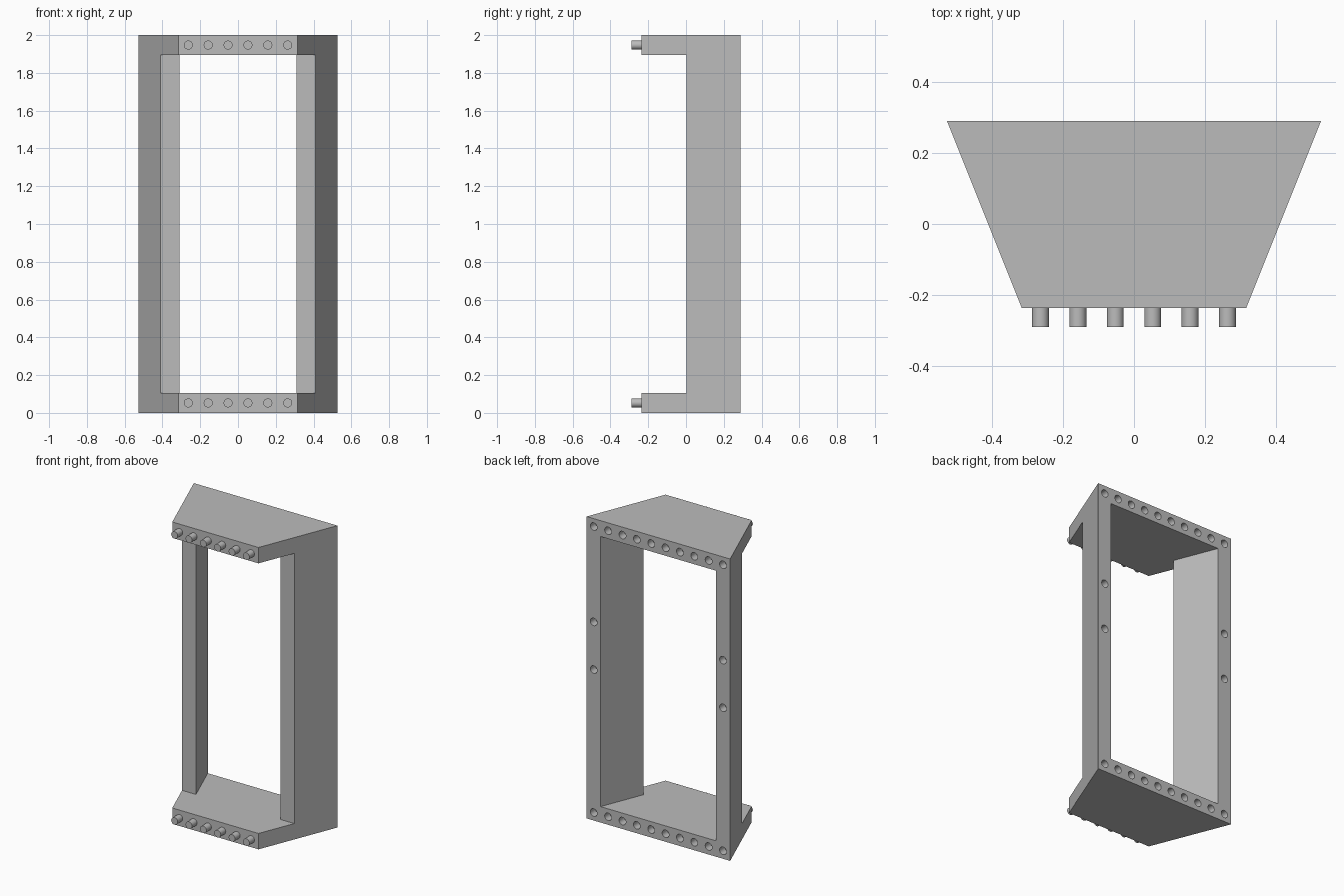
import bpy, bmesh, math
from mathutils import Matrix, Vector

cube = bpy.data.objects.get("Cube")
if cube:
    bpy.data.objects.remove(cube, do_unlink=True)

U = 2 / 19                    # grid unit: the frame is 19 units tall
BACK, FRONT = 2.75 * U, -2.25 * U
SLOPE = 0.4                   # outward flare of the sides
WALL_Y = 0.002                # front face of the side walls
WALL_W = 0.102                # width of the side walls

grey = bpy.data.materials.new("matte grey")
grey.use_nodes = True
colour = (0.5, 0.5, 0.5, 1)
grey.diffuse_color = colour
bsdf = next(n for n in grey.node_tree.nodes if n.type == 'BSDF_PRINCIPLED')
bsdf.inputs["Base Color"].default_value = colour


def half_width(y):
    return 5 * U - SLOPE * (BACK - y)


def make_object(name, bm):
    bmesh.ops.recalc_face_normals(bm, faces=bm.faces)
    mesh = bpy.data.meshes.new(name)
    bm.to_mesh(mesh)
    bm.free()
    mesh.materials.append(grey)
    obj = bpy.data.objects.new(name, mesh)
    bpy.context.collection.objects.link(obj)
    return obj


def prism(name, right_half, z0, z1):
    """Extrude a profile, mirrored across x, from z0 to z1."""
    profile = right_half + [(-x, y) for x, y in reversed(right_half)]
    bm = bmesh.new()
    face = bm.faces.new([bm.verts.new((x, y, z0)) for x, y in profile])
    top = bmesh.ops.extrude_face_region(bm, geom=[face])["geom"]
    bmesh.ops.translate(bm, vec=(0, 0, z1 - z0),
                        verts=[v for v in top if isinstance(v, bmesh.types.BMVert)])
    return make_object(name, bm)


def cylinders(name, spots, y0, y1, radius):
    """Round pins lying along y at each (x, z) spot."""
    bm = bmesh.new()
    turn = Matrix.Rotation(math.pi / 2, 4, 'X')
    for x, z in spots:
        place = Matrix.Translation(Vector((x, (y0 + y1) / 2, z)))
        bmesh.ops.create_cone(bm, cap_ends=True, segments=32, radius1=radius,
                              radius2=radius, depth=y1 - y0, matrix=place @ turn)
    return make_object(name, bm)


def activate(obj):
    bpy.ops.object.select_all(action='DESELECT')
    obj.select_set(True)
    bpy.context.view_layer.objects.active = obj


def cut(obj, cutter):
    cutter.hide_render = True
    mod = obj.modifiers.new("cut", 'BOOLEAN')
    mod.operation = 'DIFFERENCE'
    mod.solver = 'EXACT'
    mod.object = cutter
    activate(obj)
    bpy.ops.object.modifier_apply(modifier=mod.name)
    bpy.data.objects.remove(cutter, do_unlink=True)


# Flared solid that the frame is cut from
frame = prism("frame", [(half_width(FRONT), FRONT), (half_width(BACK), BACK)], 0, 2)

# Opening between the end plates: full width in front, parallel to the sides behind
far = BACK + 0.1
cut(frame, prism("opening_cutter",
                 [(0.8, FRONT - 0.1), (0.8, WALL_Y),
                  (half_width(WALL_Y) - WALL_W, WALL_Y),
                  (half_width(far) - WALL_W, far)], U, 2 - U))

# Blind holes in the back: a row on each plate and two on each side
rows = (0.5 * U, 2 - 0.5 * U)
holes = [((i - 4.5) * U, z) for z in rows for i in range(10)]
holes += [(s * 4.5 * U, z) for s in (-1, 1) for z in (9.5 * U, 12.5 * U)]
cut(frame, cylinders("hole_cutter", holes, BACK - 0.5 * U, BACK + 0.05, 0.025))

# Pegs along the front edge of both plates
for label, z in zip(("lower", "upper"), rows):
    pegs = cylinders(label + "_pegs", [((i - 2.5) * U, z) for i in range(6)],
                     FRONT - 0.5 * U, FRONT + 0.005, 0.0237)
    activate(pegs)
    bpy.ops.object.shade_smooth_by_angle(angle=math.radians(30))

activate(frame)
bpy.ops.object.shade_smooth_by_angle(angle=math.radians(15))
